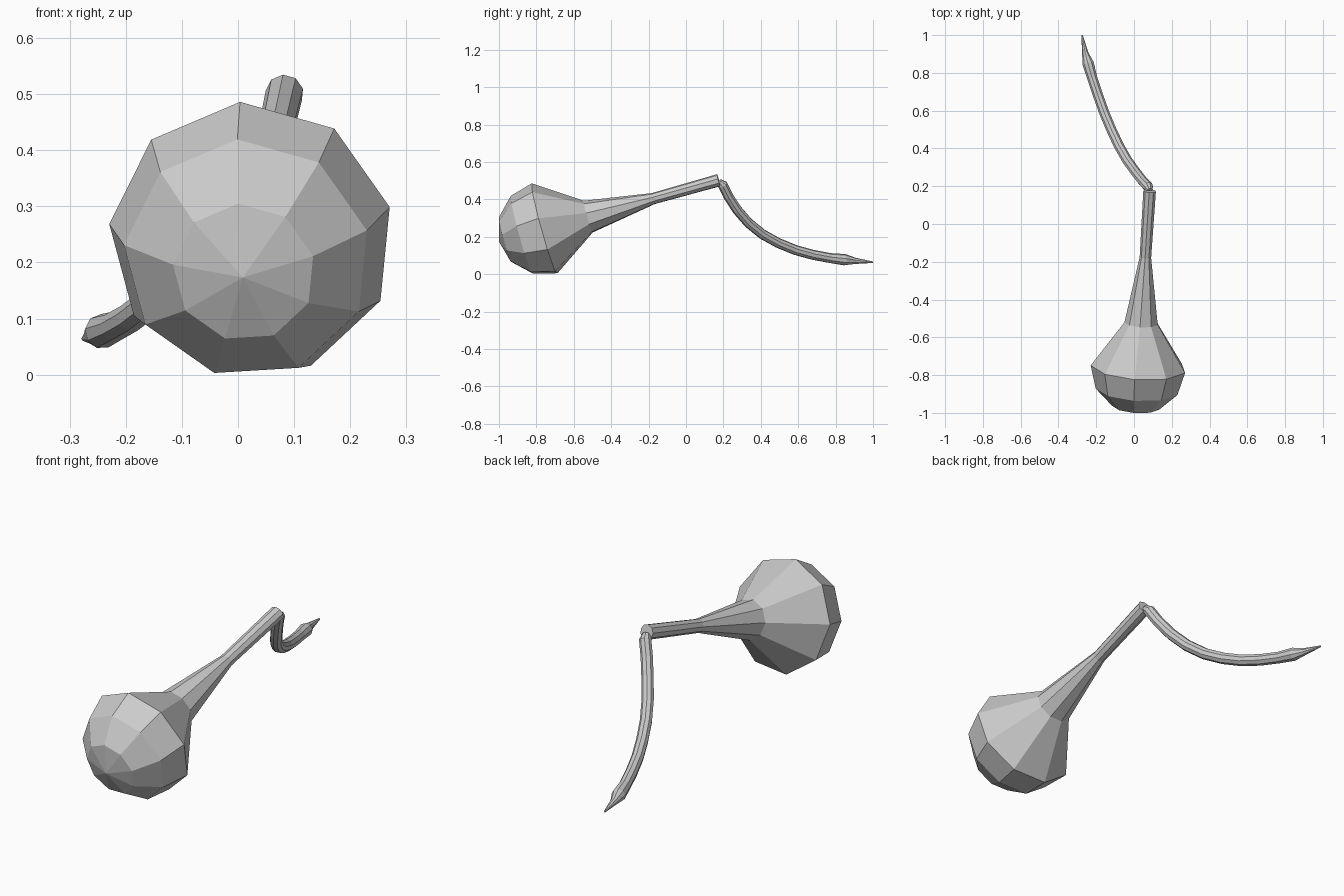
import bpy, bmesh, math
from mathutils import Vector

if "Cube" in bpy.data.objects:
    bpy.data.objects.remove(bpy.data.objects["Cube"])


def sweep(name, pts, radii, sides, roll=0.0):
    """Loft flat-faced rings along a path; zero radius makes a pole."""
    bm = bmesh.new()
    pts = [Vector(p) for p in pts]
    rings = []
    for i, (p, r) in enumerate(zip(pts, radii)):
        t = (pts[min(i + 1, len(pts) - 1)] - pts[max(i - 1, 0)]).normalized()
        if i == 0:
            v = Vector((0, 0, 1))
        v = (v - t * v.dot(t)).normalized()
        u = t.cross(v)
        if r == 0:
            rings.append([bm.verts.new(p)])
            continue
        ring = []
        for k in range(sides):
            a = roll + math.tau * k / sides
            ring.append(bm.verts.new(p + r * (v * math.cos(a) + u * math.sin(a))))
        rings.append(ring)
    for a, b in zip(rings, rings[1:]):
        for k in range(sides):
            j = (k + 1) % sides
            quad = [a[k % len(a)], a[j % len(a)], b[j % len(b)], b[k % len(b)]]
            bm.faces.new(list(dict.fromkeys(quad)))
    for ring in (rings[0], rings[-1]):
        if len(ring) > 2:
            bm.faces.new(ring)
    bmesh.ops.recalc_face_normals(bm, faces=bm.faces)
    me = bpy.data.meshes.new(name)
    bm.to_mesh(me)
    bm.free()
    ob = bpy.data.objects.new(name, me)
    bpy.context.collection.objects.link(ob)
    return ob


# Bulb and handle: nine-sided half ball tapering into a long grip
centre = Vector((0.024, -0.757, 0.241))
end = Vector((0.083, 0.175, 0.502))
axis = (end - centre).normalized()
R = 0.255
profile = [(-0.252 * math.cos(math.radians(a)), R * math.sin(math.radians(a)))
           for a in (0, 30, 60, 90)]
profile += [(0.243, 0.09), (0.605, 0.031), ((end - centre).length, 0.034)]
sweep("bulb_and_handle", [centre + axis * t for t, r in profile],
      [r for t, r in profile], 9, math.radians(-3.6))

# Trailing cord: curved tube hanging from the handle end, with pointed tip
cord = [(0.083, 0.178, 0.495), (0.075, 0.197, 0.478), (0.045, 0.228, 0.415),
        (0.008, 0.275, 0.343), (-0.035, 0.335, 0.274), (-0.078, 0.41, 0.213),
        (-0.118, 0.495, 0.166), (-0.156, 0.585, 0.129), (-0.19, 0.68, 0.103),
        (-0.22, 0.77, 0.086), (-0.243, 0.85, 0.077), (-0.258, 0.905, 0.071),
        (-0.275, 1.0, 0.064)]
radii = [0.016] + [0.027] * 9 + [0.031, 0.017, 0.004]
sweep("cord", cord, radii, 9)
